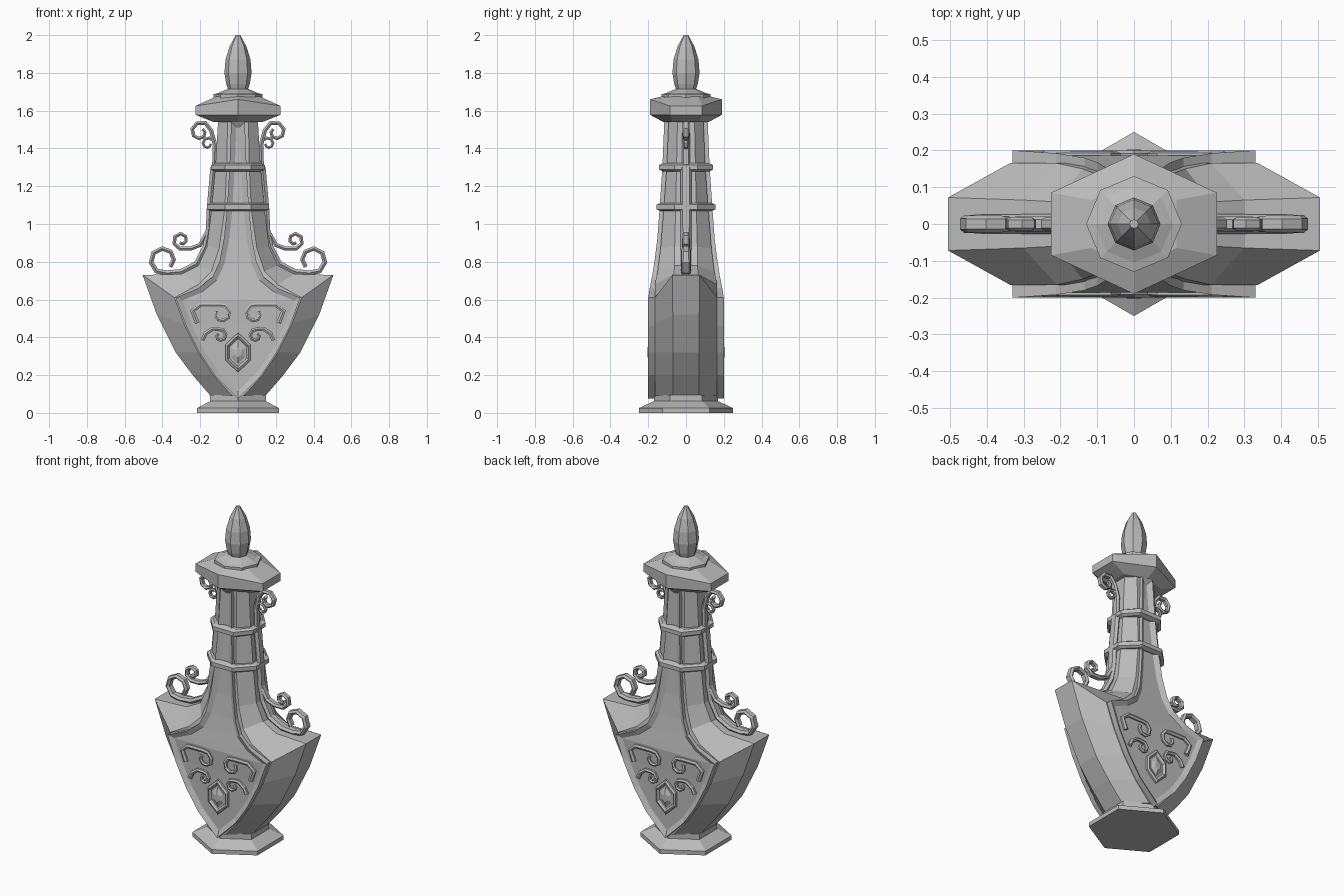
import bpy, bmesh
from math import cos, sin, radians
from mathutils import Vector

cube = bpy.data.objects.get("Cube")
if cube:
    bpy.data.objects.remove(cube, do_unlink=True)

GREY = (0.5, 0.5, 0.5, 1.0)
stone = bpy.data.materials.new("plain grey")
stone.use_nodes = True
stone.diffuse_color = GREY
stone.node_tree.nodes["Principled BSDF"].inputs["Base Color"].default_value = GREY


def finish(bm, name, mirror_x=False, mirror_y=False):
    """Turn a bmesh into a flat shaded object, optionally mirrored."""
    bmesh.ops.recalc_face_normals(bm, faces=bm.faces[:])
    mesh = bpy.data.meshes.new(name)
    bm.to_mesh(mesh)
    bm.free()
    mesh.materials.append(stone)
    obj = bpy.data.objects.new(name, mesh)
    bpy.context.scene.collection.objects.link(obj)
    if mirror_x or mirror_y:
        modifier = obj.modifiers.new("mirror", "MIRROR")
        modifier.use_axis = (mirror_x, mirror_y, False)
    return obj


def add_loft(bm, rings):
    """Skin a series of closed rings and cap both ends."""
    loops = [[bm.verts.new(point) for point in ring] for ring in rings]
    count = len(loops[0])
    for lower, upper in zip(loops, loops[1:]):
        for i in range(count):
            j = (i + 1) % count
            bm.faces.new((lower[i], lower[j], upper[j], upper[i]))
    bm.faces.new(loops[0][::-1])
    bm.faces.new(loops[-1])


def loft(name, rings, **mirrors):
    bm = bmesh.new()
    add_loft(bm, rings)
    return finish(bm, name, **mirrors)


def hexagon(side_x, side_y, side_z, peak_y, peak_z):
    """Six-sided ring with its points towards front and back."""
    return [(0, -peak_y, peak_z), (side_x, -side_y, side_z), (side_x, side_y, side_z),
            (0, peak_y, peak_z), (-side_x, side_y, side_z), (-side_x, -side_y, side_z)]


def octagon(side_x, side_y, side_z, front_x, front_y, front_z):
    """Eight-sided ring whose side and front edges may differ in height."""
    quarter = [(front_x, -front_y, front_z), (side_x, -side_y, side_z)]
    right = quarter + [(x, -y, z) for x, y, z in reversed(quarter)]
    return right + [(-x, y, z) for x, y, z in reversed(right)]


def turned(name, profile, sides=8):
    rings = []
    for radius, z in profile:
        angles = [radians(360 * i / sides) for i in range(sides)]
        rings.append([(radius * cos(a), radius * sin(a), z) for a in angles])
    return loft(name, rings)


def spiral(centre, radius_start, radius_end, angle_start, angle_end, steps=7):
    points = []
    for i in range(steps + 1):
        f = i / steps
        angle = radians(angle_start + (angle_end - angle_start) * f)
        radius = radius_start + (radius_end - radius_start) * f
        points.append((centre[0] + radius * cos(angle), centre[1] + radius * sin(angle)))
    return points


def scroll(name, path, thickness, depth, y=0.0, **mirrors):
    """Sweep a six-sided band along a path in the upright plane."""
    path = [Vector(p) for p in path]
    rings = []
    for i, point in enumerate(path):
        tangent = (path[min(i + 1, len(path) - 1)] - path[max(i - 1, 0)]).normalized()
        taper = 1 - 0.3 * i / (len(path) - 1)
        side = Vector((-tangent.y, tangent.x)) * thickness * taper
        ring = []
        for across, along in ((1, -.6), (1, .6), (0, 1), (-1, .6), (-1, -.6), (0, -1)):
            p = point + side * across
            ring.append((p.x, y + depth * taper * along, p.y))
        rings.append(ring)
    return loft(name, rings, **mirrors)


# Pedestal
loft("base", [hexagon(.217, .125, 0, .25, 0), hexagon(.217, .125, .025, .25, .025),
              hexagon(.148, .085, .062, .17, .062), hexagon(.148, .085, .095, .17, .095)])

# Bottle body, shoulders and neck
BODY = [
    (.145, .07, .09, .03, .165, .09), (.24, .07, .2, .13, .165, .2),
    (.33, .07, .32, .21, .165, .32), (.43, .07, .52, .285, .165, .47),
    (.505, .072, .73, .337, .165, .61), (.3, .065, .735, .21, .165, .68),
    (.21, .06, .78, .14, .15, .75), (.165, .06, .88, .1, .135, .87),
    (.14, .055, 1.08, .07, .118, 1.08), (.12, .05, 1.3, .06, .102, 1.3),
    (.105, .045, 1.55, .055, .092, 1.55)]
loft("bottle_body", [octagon(*row) for row in BODY])

# Raised shield panel with a rim, running up the neck: height, half width, depth
PANEL = [(.075, 0, .2), (.2, .125, .2), (.32, .205, .2), (.46, .275, .2), (.61, .33, .2),
         (.66, .21, .192), (.72, .135, .18), (.8, .098, .167), (.92, .075, .152),
         (1.08, .058, .14), (1.3, .045, .125), (1.54, .036, .115)]
bm = bmesh.new()
rows = [[bm.verts.new((s * w, -y, z)) for s in (-1, 1)] for z, w, y in PANEL]
for low, high in zip(rows, rows[1:]):
    bm.faces.new((low[0], low[1], high[1], high[0]))
bmesh.ops.remove_doubles(bm, verts=bm.verts[:], dist=.0005)
rim = set(bmesh.ops.inset_region(bm, faces=bm.faces[:], thickness=.028,
                                 use_boundary=True, use_even_offset=True)["faces"])
for vert in {v for f in bm.faces if f not in rim for v in f.verts}:
    vert.co.y += .018
border = [e for e in bm.edges if e.is_boundary]
walls = bmesh.ops.extrude_edge_only(bm, edges=border)["geom"]
for vert in [g for g in walls if isinstance(g, bmesh.types.BMVert)]:
    vert.co.y += .05
bmesh.ops.holes_fill(bm, edges=[e for e in bm.edges if e.is_boundary], sides=0)
finish(bm, "shield_panel", mirror_y=True)

# Neck collars
for name, z, side_x, front_y in (("lower_collar", 1.09, .165, .155),
                                 ("upper_collar", 1.3, .142, .143)):
    rings = []
    for inset, dz in ((.02, -.022), (0, -.012), (0, .012), (.02, .022)):
        rings.append(octagon(side_x - inset, .06, z + dz, .07, front_y - inset, z + dz))
    loft(name, rings)

# Lip, stopper seat and stopper
loft("neck_lip", [hexagon(.13, .07, 1.54, .12, 1.54), hexagon(.225, .085, 1.578, .19, 1.578),
                  hexagon(.225, .085, 1.625, .19, 1.66), hexagon(.115, .065, 1.675, .13, 1.675)])
turned("stopper_seat", [(.13, 1.63), (.13, 1.687), (.105, 1.693), (.055, 1.715)])
turned("stopper", [(.045, 1.69), (.062, 1.74), (.072, 1.8), (.066, 1.87),
                   (.045, 1.94), (.012, 2)])

# Side scrolls
scroll("large_handle_scroll",
       [(.13, 1.3), (.15, 1.08), (.155, .97), (.172, .88), (.22, .79), (.3, .748)]
       + spiral((.395, .81), .072, .052, -105, 225), .016, .03, mirror_x=True)
scroll("small_handle_scroll",
       [(.16, .96), (.2, .89), (.25, .87)]
       + spiral((.3, .915), .046, .018, -80, 300), .012, .022, mirror_x=True)
scroll("large_neck_scroll",
       [(.125, 1.31), (.122, 1.42), (.142, 1.495)]
       + spiral((.2, 1.487), .055, .02, 120, -230), .012, .021, mirror_x=True)
scroll("small_neck_scroll",
       [(.115, 1.36), (.122, 1.41)]
       + spiral((.16, 1.425), .034, .015, 150, -180), .009, .015, mirror_x=True)

# Relief scrolls on both shields
both = dict(mirror_x=True, mirror_y=True)
scroll("upper_relief_scroll",
       [(.215, .475), (.24, .54), (.2, .572), (.135, .572)]
       + spiral((.088, .525), .05, .028, 70, 390), .013, .016, -.184, **both)
scroll("lower_relief_scroll",
       [(.188, .385), (.172, .42), (.135, .445)]
       + spiral((.095, .408), .038, .014, 70, 410), .011, .016, -.184, **both)


# Pointed gem in a frame on both shields
def lozenge(scale, y):
    w, h = .066 * scale, .105 * scale
    outline = [(0, -h), (w, -.4 * h), (w, .4 * h), (0, h), (-w, .4 * h), (-w, -.4 * h)]
    return [(x, -y, .32 + z) for x, z in outline]


loft("gem_frame", [lozenge(1, .17), lozenge(1, .192), lozenge(.85, .2),
                   lozenge(.7, .187)], mirror_y=True)
loft("gem", [lozenge(.58, .18), lozenge(.58, .19), lozenge(.25, .203)], mirror_y=True)
